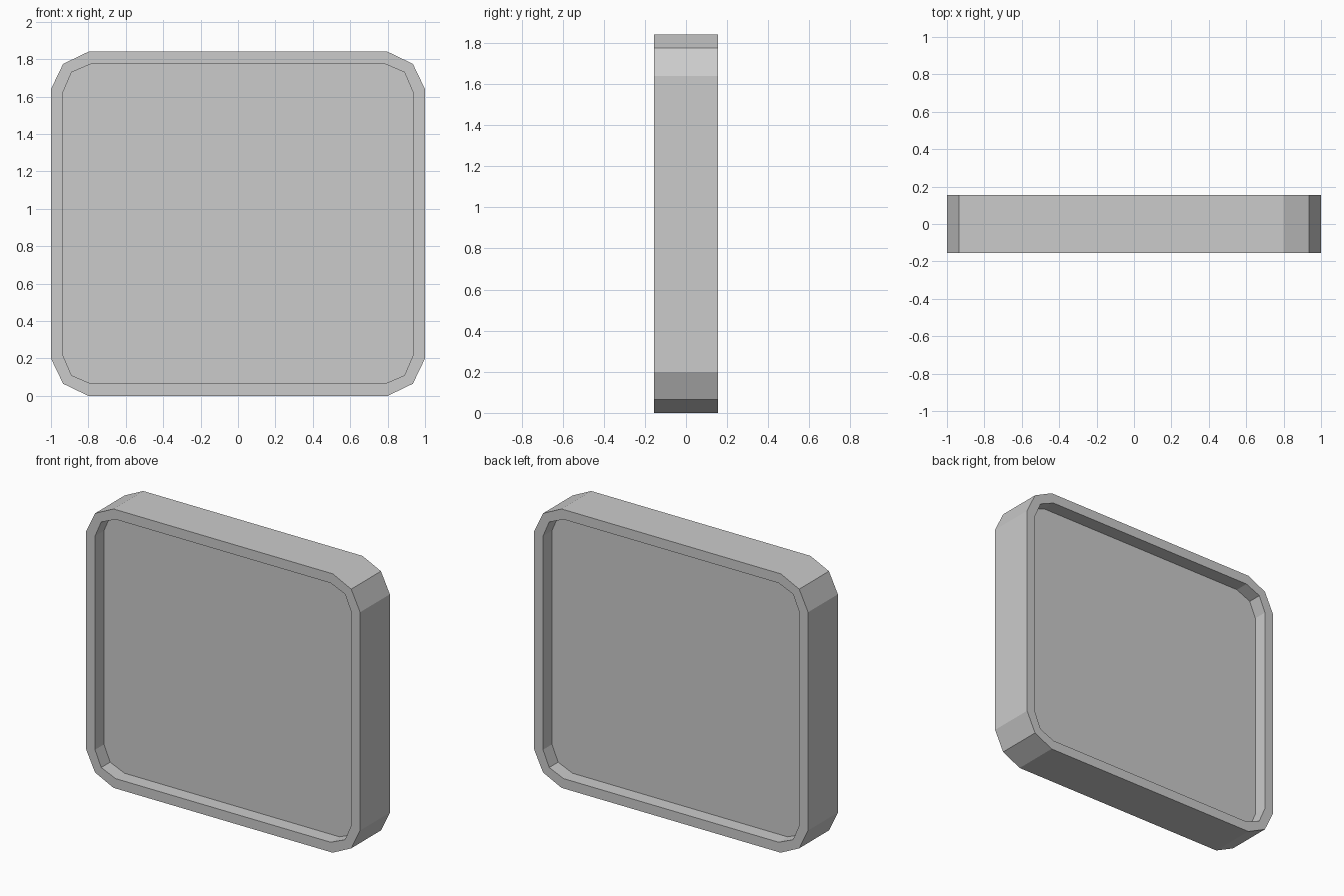
import bpy
import bmesh

cube = bpy.data.objects.get("Cube")
if cube:
    bpy.data.objects.remove(cube, do_unlink=True)

grey = bpy.data.materials.new("light_grey")
grey.use_nodes = True
colour = (0.6, 0.6, 0.6, 1)
grey.diffuse_color = colour
grey.node_tree.nodes["Principled BSDF"].inputs["Base Color"].default_value = colour

HALF_X, HALF_Z = 1.0, 0.92
HALF_DEPTH, HALF_PANEL = 0.155, 0.062
RIM = 0.065


def outline(inset, corner, bevel):
    """Rounded rectangle with two straight segments per corner."""
    w, h = HALF_X - inset, HALF_Z - inset
    quarter = [(w, h - corner), (w - bevel, h - bevel), (w - corner, h)]
    points = []
    for sx, sz in ((1, 1), (-1, 1), (-1, -1), (1, -1)):
        part = quarter if sx * sz > 0 else quarter[::-1]
        points += [(sx * x, HALF_Z + sz * z) for x, z in part]
    return points


outer = outline(0, 0.2, RIM)
inner = outline(RIM, 0.15, 0.045)

# Rings run from the front panel, round the rim, to the back panel
bm = bmesh.new()
rings = []
for shape, y in ((inner, -HALF_PANEL), (inner, -HALF_DEPTH), (outer, -HALF_DEPTH),
                 (outer, HALF_DEPTH), (inner, HALF_DEPTH), (inner, HALF_PANEL)):
    rings.append([bm.verts.new((x, y, z)) for x, z in shape])

for a, b in zip(rings, rings[1:]):
    for i in range(len(a)):
        j = (i + 1) % len(a)
        bm.faces.new((a[i], a[j], b[j], b[i]))

# Recessed panels on both sides
bm.faces.new(rings[0])
bm.faces.new(rings[-1])
bmesh.ops.recalc_face_normals(bm, faces=bm.faces)

mesh = bpy.data.meshes.new("rimmed_panel")
bm.to_mesh(mesh)
bm.free()
mesh.materials.append(grey)
panel = bpy.data.objects.new("rimmed_panel", mesh)
bpy.context.collection.objects.link(panel)
